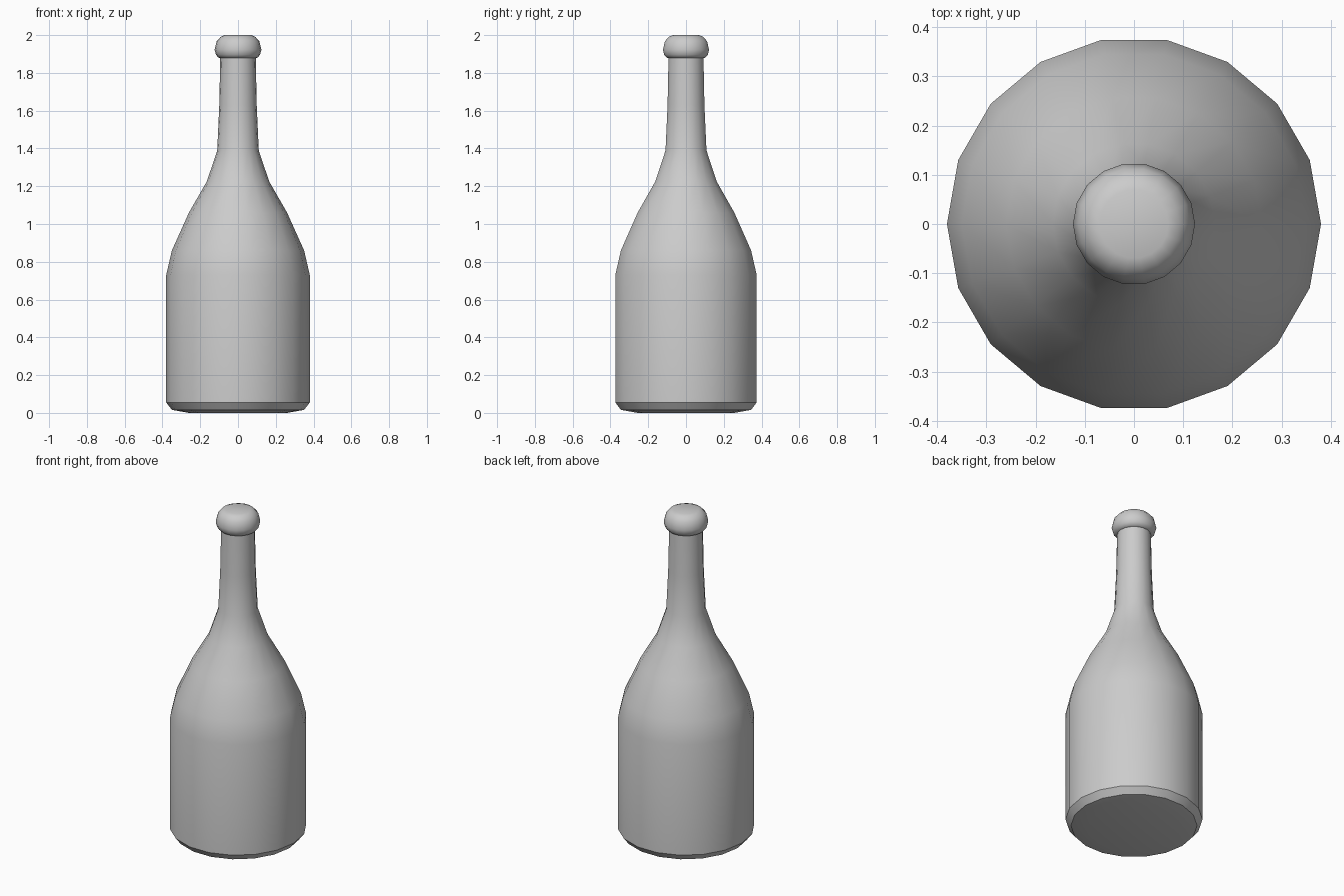
import bpy, bmesh, math

if "Cube" in bpy.data.objects:
    bpy.data.objects.remove(bpy.data.objects["Cube"])

SIDES = 18


def lathe(name, profile, angle=35):
    """Revolve (radius, height) points around z, closing both ends with flat caps."""
    bm = bmesh.new()
    rings = []
    for r, z in profile:
        rings.append([bm.verts.new((r * math.cos(2 * math.pi * i / SIDES),
                                    r * math.sin(2 * math.pi * i / SIDES), z))
                      for i in range(SIDES)])
    for a, b in zip(rings, rings[1:]):
        for i in range(SIDES):
            j = (i + 1) % SIDES
            bm.faces.new((a[i], a[j], b[j], b[i]))
    bm.faces.new(rings[0][::-1])
    bm.faces.new(rings[-1])
    mesh = bpy.data.meshes.new(name)
    bm.to_mesh(mesh)
    bm.free()
    obj = bpy.data.objects.new(name, mesh)
    bpy.context.collection.objects.link(obj)
    bpy.ops.object.select_all(action='DESELECT')
    obj.select_set(True)
    bpy.context.view_layer.objects.active = obj
    bpy.ops.object.shade_smooth_by_angle(angle=math.radians(angle))
    return obj


# Whole bottle outline: base, straight body, shoulder, neck, rounded lip
lathe("bottle", [
    (0.26, 0.0), (0.35, 0.016), (0.38, 0.055),
    (0.38, 0.73), (0.35, 0.86), (0.26, 1.06), (0.165, 1.225),
    (0.11, 1.39), (0.099, 1.63), (0.094, 1.878),
    (0.104, 1.881), (0.117, 1.896), (0.124, 1.923), (0.113, 1.968),
    (0.092, 1.991), (0.07, 2.0),
])
